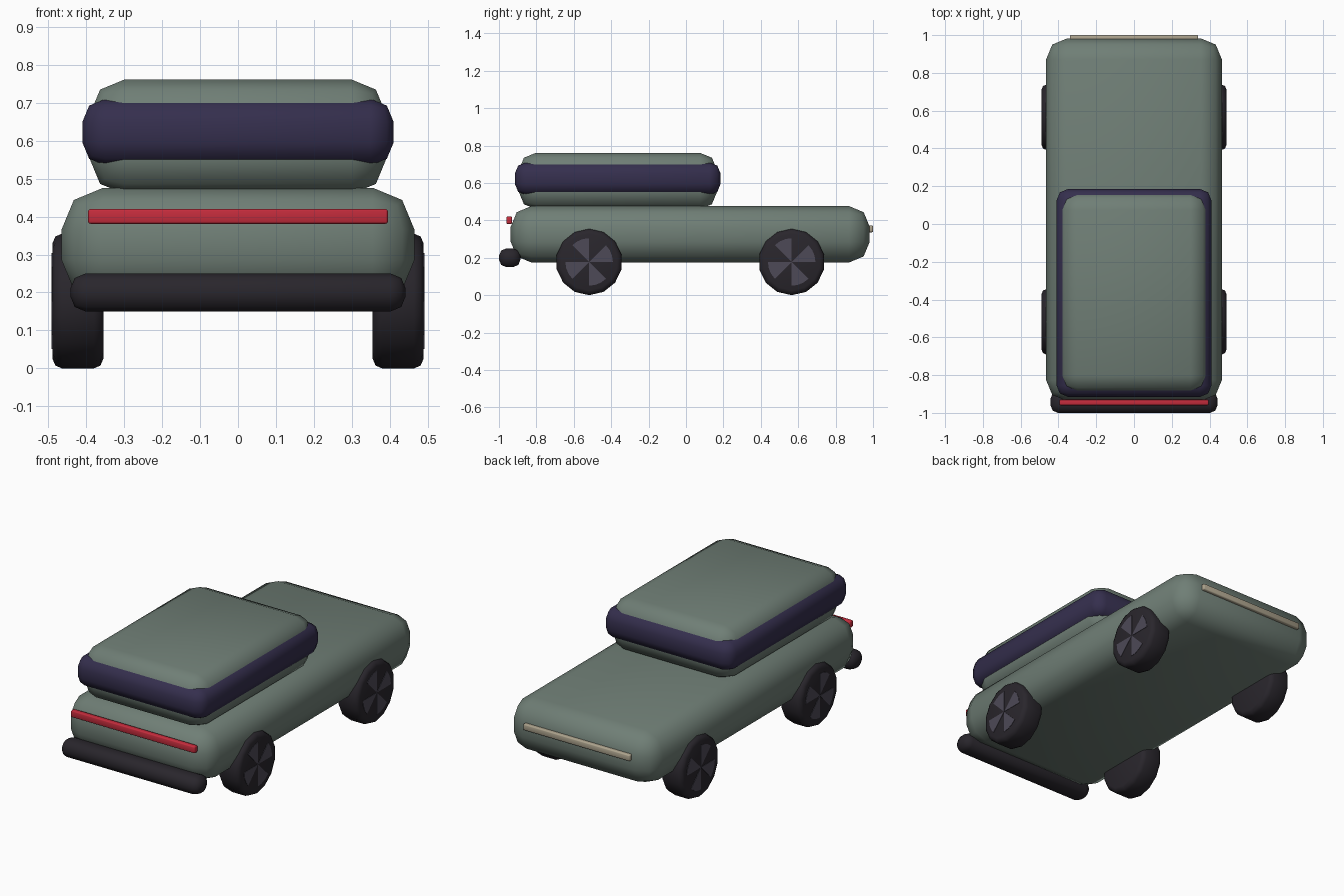
import bpy, bmesh
from math import sin, cos, pi, radians

if "Cube" in bpy.data.objects:
    bpy.data.objects.remove(bpy.data.objects["Cube"])


def material(name, rgb):
    m = bpy.data.materials.new(name)
    m.diffuse_color = (*rgb, 1)
    m.use_nodes = True
    m.node_tree.nodes["Principled BSDF"].inputs["Base Color"].default_value = m.diffuse_color
    return m


PAINT = material("grey_green_paint", (0.16, 0.21, 0.18))
GLASS = material("dark_glass", (0.035, 0.028, 0.075))
RUBBER = material("rubber", (0.022, 0.019, 0.025))
SPOKE = material("spoke_grey", (0.075, 0.068, 0.095))
RED = material("red_light", (0.55, 0.025, 0.045))
CREAM = material("cream_light", (0.42, 0.37, 0.27))


def finish(name, bm, mat, angle=50):
    bmesh.ops.recalc_face_normals(bm, faces=bm.faces)
    me = bpy.data.meshes.new(name)
    bm.to_mesh(me)
    bm.free()
    me.materials.append(mat)
    ob = bpy.data.objects.new(name, me)
    bpy.context.collection.objects.link(ob)
    bpy.ops.object.select_all(action='DESELECT')
    bpy.context.view_layer.objects.active = ob
    ob.select_set(True)
    bpy.ops.object.shade_smooth_by_angle(angle=radians(angle))
    return ob


def rounded_box(name, half_x, y, z, radius, mat):
    """Box centred on x with every edge rounded in two steps."""
    bm = bmesh.new()
    bmesh.ops.create_cube(bm, size=1)
    for v in bm.verts:
        v.co = (v.co.x * 2 * half_x,
                y[0] + (v.co.y + 0.5) * (y[1] - y[0]),
                z[0] + (v.co.z + 0.5) * (z[1] - z[0]))
    bmesh.ops.bevel(bm, geom=bm.edges[:], offset=radius, segments=2,
                    profile=0.5, affect='EDGES')
    return finish(name, bm, mat)


def add_prism(bm, points, x0, x1):
    """Extrude a (y, z) outline along x; returns the two caps."""
    a = [bm.verts.new((x0, *p)) for p in points]
    b = [bm.verts.new((x1, *p)) for p in points]
    caps = [bm.faces.new(a), bm.faces.new(b[::-1])]
    n = len(points)
    for i in range(n):
        j = (i + 1) % n
        bm.faces.new((a[i], b[i], b[j], a[j]))
    return caps


def arc(cy, cz, r, start, step, count):
    return [(cy + r * cos(start + i * step), cz + r * sin(start + i * step))
            for i in range(count)]


# Body, cabin and wraparound window band
rounded_box("body", 0.465, (-0.937, 0.982), (0.175, 0.476), 0.11, PAINT)
rounded_box("cabin", 0.39, (-0.893, 0.165), (0.46, 0.761), 0.09, PAINT)
rounded_box("window_band", 0.41, (-0.915, 0.185), (0.535, 0.71), 0.06, GLASS)

# Bumper and light bars
rounded_box("bumper", 0.442, (-1.0, -0.885), (0.15, 0.25), 0.04, RUBBER)
rounded_box("red_light_bar", 0.395, (-0.96, -0.93), (0.381, 0.42), 0.006, RED)
rounded_box("cream_light_bar", 0.34, (0.97, 1.0), (0.336, 0.372), 0.006, CREAM)

# Wheels: 14-sided tyre with four wedge-shaped spokes on the outer face
R = 0.1775
for end, cy in (("front", -0.518), ("rear", 0.565)):
    for side, s in (("right", 1), ("left", -1)):
        bm = bmesh.new()
        caps = add_prism(bm, arc(cy, R, R, pi / 2, 2 * pi / 14, 14),
                         s * 0.355, s * 0.489)
        rims = list({e for f in caps for e in f.edges})
        bmesh.ops.bevel(bm, geom=rims, offset=0.025, segments=2,
                        profile=0.5, affect='EDGES')
        finish(f"{end}_{side}_tyre", bm, RUBBER)

        bm = bmesh.new()
        for k in range(4):
            wedge = [(cy, R)] + arc(cy, R, 0.127, k * pi / 2, pi / 12, 4)
            add_prism(bm, wedge, s * 0.48, s * 0.491)
        finish(f"{end}_{side}_spokes", bm, SPOKE, 30)
